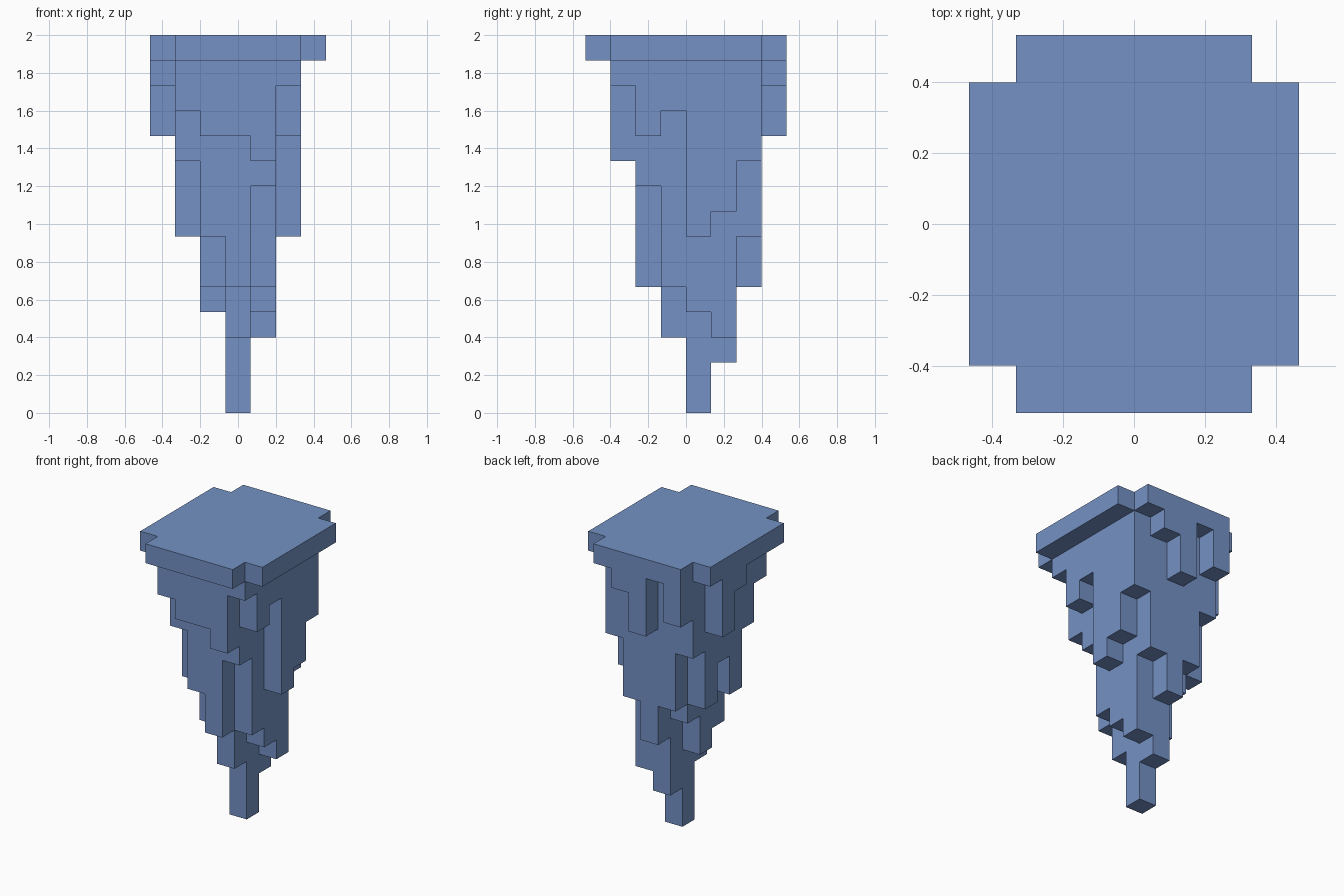
import bpy
import bmesh
from mathutils import Vector

if "Cube" in bpy.data.objects:
    bpy.data.objects.remove(bpy.data.objects["Cube"], do_unlink=True)

TOP = 15
UNIT = 2 / TOP

# Lower end of every hanging column (hex), rows run front to back, f = empty
COLUMN_ENDS = [
    "feeeeef",
    "ecbbade",
    "ea759be",
    "e7535ce",
    "d90407e".replace("0407", "4047"),
    "b76238e",
    "ea757ae",
    "fcebdef",
]
WIDTH, DEPTH = len(COLUMN_ENDS[0]), len(COLUMN_ENDS)

cells = {
    (i, j, k)
    for j, row in enumerate(COLUMN_ENDS)
    for i, end in enumerate(row)
    for k in range(int(end, 16), TOP)
}

# Single flat colour
blue = bpy.data.materials.new("dusty_blue")
blue.use_nodes = True
colour = (0.175, 0.285, 0.555, 1)
blue.diffuse_color = colour
blue.node_tree.nodes["Principled BSDF"].inputs["Base Color"].default_value = colour


def build_part(name, keep):
    """Skin the outside of the kept cells, leaving out shared inner walls."""
    bm = bmesh.new()
    for cell in sorted(c for c in cells if keep(c)):
        centre = Vector(cell) + Vector((0.5, 0.5, 0.5))
        for axis in range(3):
            for sign in (-1, 1):
                normal = Vector((0, 0, 0))
                normal[axis] = sign
                if tuple(int(a + b) for a, b in zip(cell, normal)) in cells:
                    continue
                u = Vector((0, 0, 0))
                u[(axis + 1) % 3] = 0.5
                v = normal.cross(u)
                mid = centre + normal / 2
                corners = (mid - u - v, mid + u - v, mid + u + v, mid - u + v)
                bm.faces.new([bm.verts.new(p) for p in corners])
    bmesh.ops.remove_doubles(bm, verts=bm.verts, dist=0.01)
    # Centre the grid and bring it to size
    bmesh.ops.translate(bm, verts=bm.verts, vec=(-WIDTH / 2, -DEPTH / 2, 0))
    bmesh.ops.scale(bm, verts=bm.verts, vec=(UNIT, UNIT, UNIT))
    mesh = bpy.data.meshes.new(name)
    bm.to_mesh(mesh)
    bm.free()
    mesh.materials.append(blue)
    obj = bpy.data.objects.new(name, mesh)
    bpy.context.collection.objects.link(obj)
    return obj


# Flat cap on top, stepped rock hanging below it
build_part("cap_slab", lambda c: c[2] == TOP - 1)
build_part("hanging_rock", lambda c: c[2] < TOP - 1)
